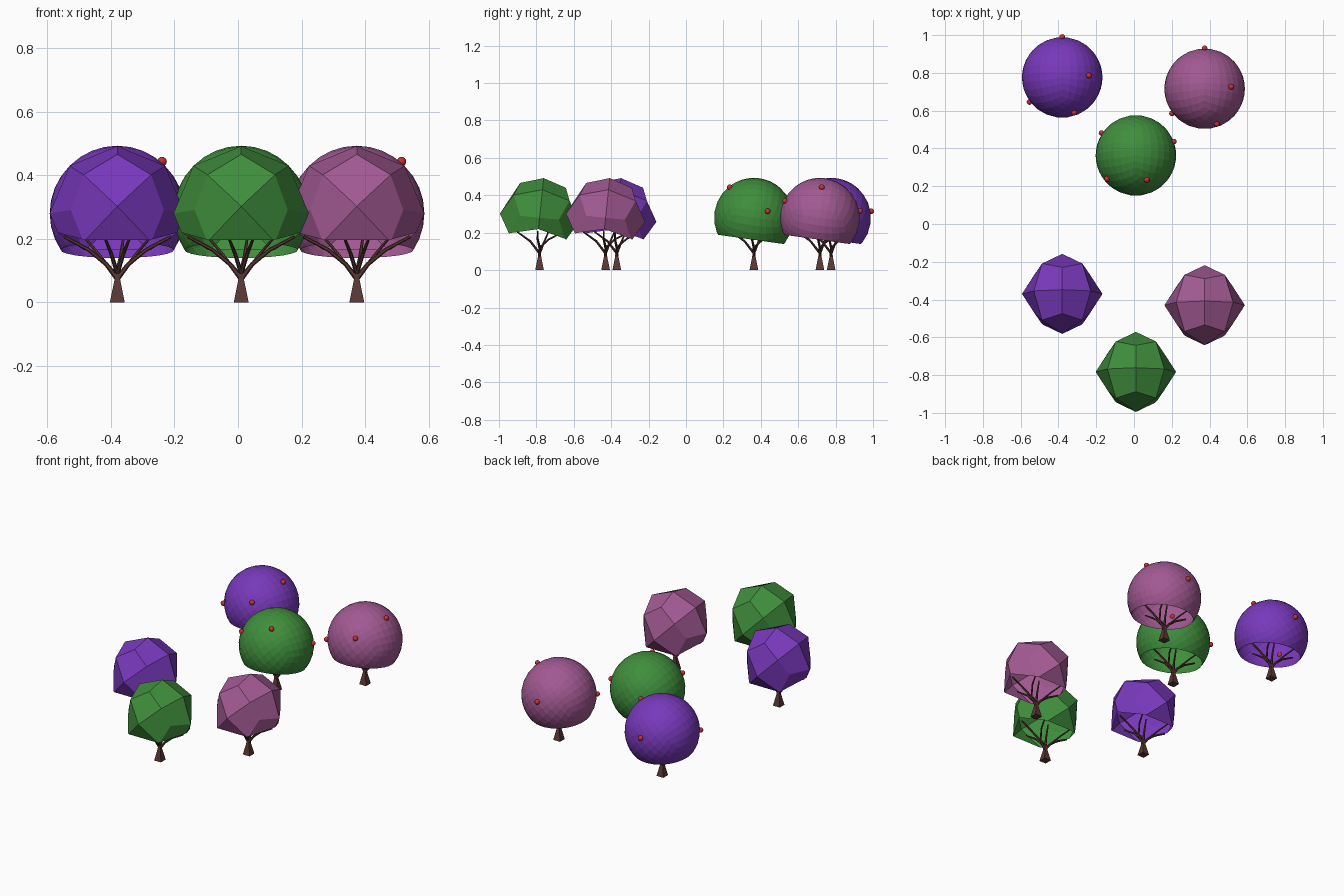
import bpy, bmesh
from math import radians, sin, cos
from mathutils import Matrix, Vector

if "Cube" in bpy.data.objects:
    bpy.data.objects.remove(bpy.data.objects["Cube"])

R, CZ = 0.213, 0.28  # canopy radius and centre height


def material(name, rgb):
    m = bpy.data.materials.new(name)
    m.diffuse_color = (*rgb, 1)
    m.use_nodes = True
    m.node_tree.nodes["Principled BSDF"].inputs["Base Color"].default_value = m.diffuse_color
    return m


PURPLE = material("purple_leaves", (0.19, 0.04, 0.5))
PINK = material("pink_leaves", (0.36, 0.1, 0.29))
GREEN = material("green_leaves", (0.05, 0.27, 0.045))
BARK = material("bark", (0.1, 0.04, 0.035))
RED = material("berry_red", (0.6, 0.03, 0.03))


def add_object(name, bm, mat, loc):
    me = bpy.data.meshes.new(name)
    bm.to_mesh(me)
    bm.free()
    me.materials.append(mat)
    ob = bpy.data.objects.new(name, me)
    ob.location = loc
    bpy.context.collection.objects.link(ob)
    return ob


def slice_off(bm, point, normal):
    bmesh.ops.bisect_plane(bm, geom=bm.verts[:] + bm.edges[:] + bm.faces[:],
                           plane_co=point, plane_no=normal, clear_outer=True)


# Canopy: cube sphere turned on its edge, open underneath, leaning slightly back
def canopy(name, loc, mat, cuts, cut_z, lean, faceted=False):
    bm = bmesh.new()
    bmesh.ops.create_cube(bm, size=2)
    bmesh.ops.subdivide_edges(bm, edges=bm.edges[:], cuts=cuts, use_grid_fill=True)
    for v in bm.verts:
        # even out the angular spacing of the grid, then project to the sphere
        v.co = Vector([sin(radians(45) * c) / cos(radians(45) * c) for c in v.co]).normalized() * R
    bm.transform(Matrix.Rotation(radians(45), 4, 'Y'))
    if faceted:
        # the four corners at mid height are drawn in, giving larger flat sides
        for v in bm.verts:
            if abs(v.co.z) < .01 and abs(v.co.x) > .05 and abs(v.co.y) > .05:
                v.co *= .125 * 2 / (abs(v.co.x) + abs(v.co.y))
    slice_off(bm, (0, 0, cut_z), (0, 0, -1))
    if faceted:
        # the opening rises towards the left and right sides
        for s in (-1, 1):
            slice_off(bm, (s * .105, 0, cut_z), (s * .04, 0, -.085))
    bm.transform(Matrix.Rotation(radians(-lean), 4, 'X'))
    return add_object(name, bm, mat, (loc[0], loc[1], CZ))


# Tapered limb along a path of (x, y, z, radius)
def limb(bm, path, sides=6):
    rings = []
    for i, (x, y, z, r) in enumerate(path):
        a = Vector(path[max(i - 1, 0)][:3])
        b = Vector(path[min(i + 1, len(path) - 1)][:3])
        q = (b - a).to_track_quat('Z', 'Y')
        rings.append([bm.verts.new(Vector((x, y, z)) + q @ Vector(
            (r * cos(6.28319 * (k + .5) / sides), r * sin(6.28319 * (k + .5) / sides), 0)))
            for k in range(sides)])
    for lo, hi in zip(rings, rings[1:]):
        for k in range(sides):
            n = (k + 1) % sides
            bm.faces.new((lo[k], lo[n], hi[n], hi[k]))
    bm.faces.new(rings[0][::-1])
    bm.faces.new(rings[-1])


# Flared square trunk with forked branches, side branches mirrored left and right
def trunk(name, loc):
    bm = bmesh.new()
    limb(bm, [(0, 0, 0, .033), (0, 0, .07, .013), (0, 0, .11, .009)], 4)
    for s in (-1, 1):
        limb(bm, [(0, 0, .075, .009), (s * .035, 0, .12, .007),
                  (s * .09, -.01, .165, .006), (s * .168, -.01, .207, .005)])
        limb(bm, [(s * .035, 0, .12, .006), (s * .07, .05, .165, .005), (s * .1, .12, .2, .004)])
        limb(bm, [(0, 0, .09, .007), (s * .02, -.05, .155, .006), (s * .04, -.12, .205, .004)])
    limb(bm, [(0, 0, .09, .008), (.01, .02, .14, .006), (.02, .05, .21, .004)])
    return add_object(name, bm, BARK, (loc[0], loc[1], 0))


# Berries: (azimuth, height above canopy centre)
BERRIES = [(90, .035), (4, .163), (-71, .09), (-143, .0)]


def berries(name, loc, turn):
    bm = bmesh.new()
    for az, h in BERRIES:
        a, rad = radians(az + turn), (R * R - h * h) ** .5 + .004
        bmesh.ops.create_uvsphere(bm, u_segments=12, v_segments=8, radius=.015,
                                  matrix=Matrix.Translation((rad * cos(a), rad * sin(a), h)))
    for f in bm.faces:
        f.smooth = True
    return add_object(name, bm, RED, (loc[0], loc[1], CZ))


# Front row is low-poly, back row is fine with berries
for colour, mat, x, y, turn in [("purple", PURPLE, -.38, -.37, 0),
                                ("pink", PINK, .374, -.43, 0),
                                ("green", GREEN, .01, -.783, -70)]:
    canopy(colour + "_faceted_canopy", (x, y), mat, 1, -.1, 6, True)
    trunk(colour + "_faceted_trunk", (x, y))
    back = (x, y + 1.146)
    canopy(colour + "_round_canopy", back, mat, 7, -.117, 8)
    trunk(colour + "_round_trunk", back)
    berries(colour + "_berries", back, turn)
